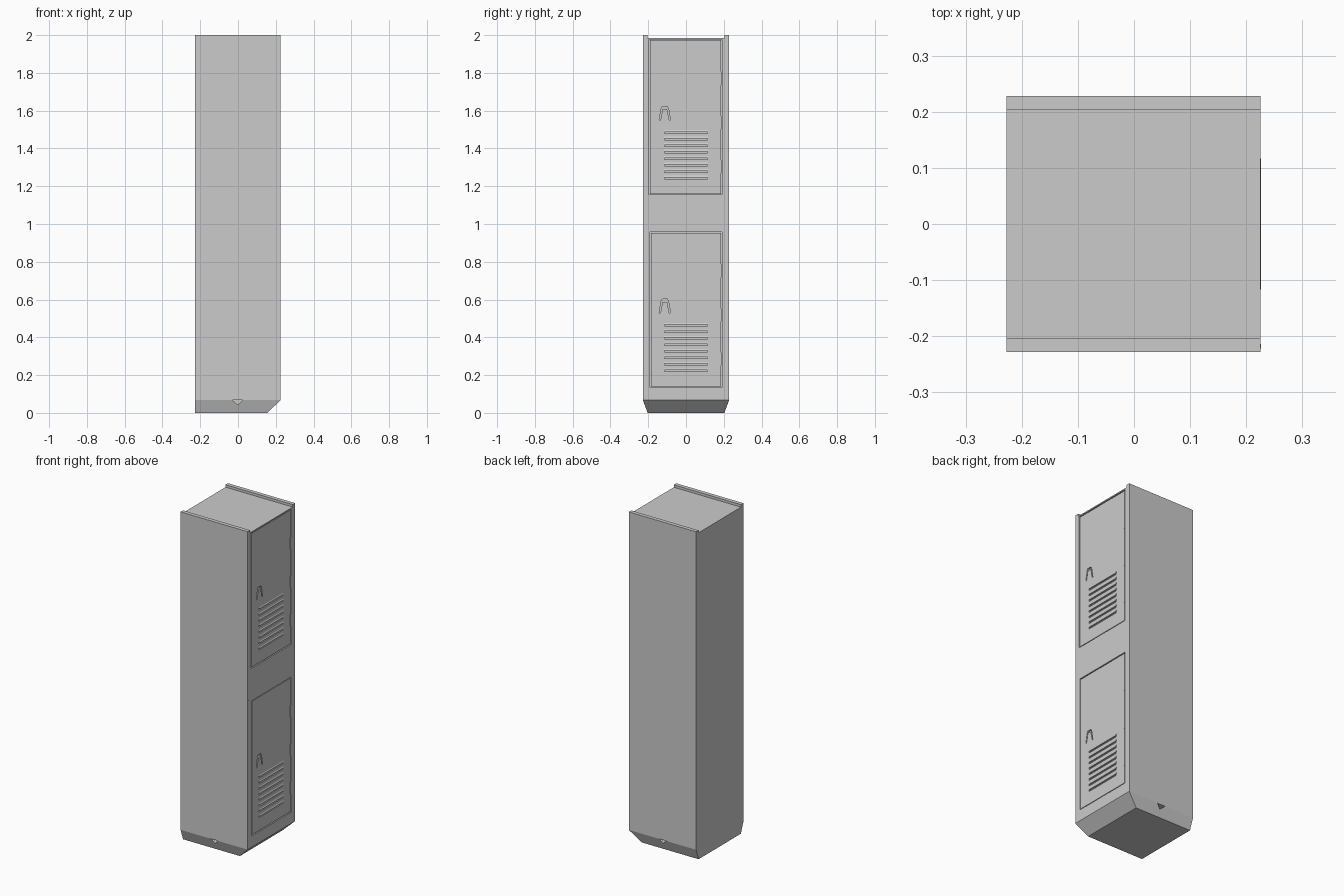
import bpy, bmesh

if "Cube" in bpy.data.objects:
    bpy.data.objects.remove(bpy.data.objects["Cube"])

FRONT = 0.225   # the door side faces +x


def prism(name, pts, axis, a, b):
    """Extrude a closed profile along x (pts = y,z) or y (pts = x,z)."""
    bm = bmesh.new()
    place = (lambda t, p: (t, p[0], p[1])) if axis == 'x' else (lambda t, p: (p[0], t, p[1]))
    lo = [bm.verts.new(place(a, p)) for p in pts]
    hi = [bm.verts.new(place(b, p)) for p in pts]
    bm.faces.new(lo)
    bm.faces.new(hi)
    for i in range(len(pts)):
        j = (i + 1) % len(pts)
        bm.faces.new((lo[i], lo[j], hi[j], hi[i]))
    bmesh.ops.recalc_face_normals(bm, faces=bm.faces)
    me = bpy.data.meshes.new(name)
    bm.to_mesh(me)
    bm.free()
    ob = bpy.data.objects.new(name, me)
    bpy.context.collection.objects.link(ob)
    return ob


def rect(y0, y1, z0, z1):
    return [(y0, z0), (y1, z0), (y1, z1), (y0, z1)]


def cut(target, cutter):
    cutter.hide_render = True
    cutter.hide_viewport = True
    mod = target.modifiers.new("cut", 'BOOLEAN')
    mod.operation = 'DIFFERENCE'
    mod.solver = 'EXACT'
    mod.object = cutter


# Cabinet with a raised rail along each top side
body = prism("cabinet",
             [(-.228, .067), (.228, .067), (.228, 2), (.204, 2), (.204, 1.985),
              (-.204, 1.985), (-.204, 2), (-.228, 2)], 'x', -.227, FRONT)

# Tapered plinth, sloping in at the front and both sides
base = prism("plinth", [(-.203, 0), (.203, 0), (.228, .067), (-.228, .067)], 'x', -.227, FRONT)
for v in base.data.vertices:
    if v.co.z < .01 and v.co.x > 0:
        v.co.x = .155

# Small triangular dent in each plinth side
for s in (-1, 1):
    dent = prism("plinth_dent_cutter", [(-.03, .068), (.025, .068), (.0, .042)], 'y', s * .19, s * .24)
    cut(base, dent)


def door(tag, y0, y1, z0, z1):
    # Recessed opening and panel
    cut(body, prism(tag + "_opening_cutter", rect(y0, y1, z0, z1), 'x', FRONT - .014, FRONT + .02))
    g = .005
    face = FRONT - .002
    panel = prism(tag + "_door", rect(y0 + g, y1 - g, z0 + g, z1 - g), 'x', FRONT - .016, face)

    # Handle recess with an inner latch plate
    zh = z0 + .395
    cut(panel, prism(tag + "_handle_cutter",
                     [(-.142, zh), (-.082, zh), (-.093, zh + .062), (-.099, zh + .072),
                      (-.125, zh + .072), (-.131, zh + .062)], 'x', FRONT - .012, FRONT + .02))
    prism(tag + "_latch", [(-.135, zh), (-.089, zh), (-.100, zh + .058), (-.124, zh + .058)],
          'x', FRONT - .015, face)

    # Louvres: a slot under each sloping hood
    for i in range(8):
        z = z0 + .083 + i * .0345
        cut(panel, prism(tag + "_slot_cutter", rect(-.115, .115, z, z + .011), 'x',
                         FRONT - .011, FRONT + .02))
        prism(tag + "_louvre",
              [(face - .003, z + .024), (face - .003, z + .010), (FRONT + .001, z + .008),
               (FRONT + .001, z + .011)], 'y', -.117, .117)

    # Hinge knuckles
    for dz in (.115, .348, .582):
        prism(tag + "_hinge", rect(y1 - .008, y1 - .001, z0 + dz, z0 + dz + .07),
              'x', FRONT - .014, FRONT + .0005)


door("upper", -.195, .19, 1.155, 1.978)
door("lower", -.190, .19, .135, .957)

# Small lock stud on the frame
prism("lock_stud", rect(-.222, -.214, .948, .972), 'x', FRONT - .004, FRONT + .001)
